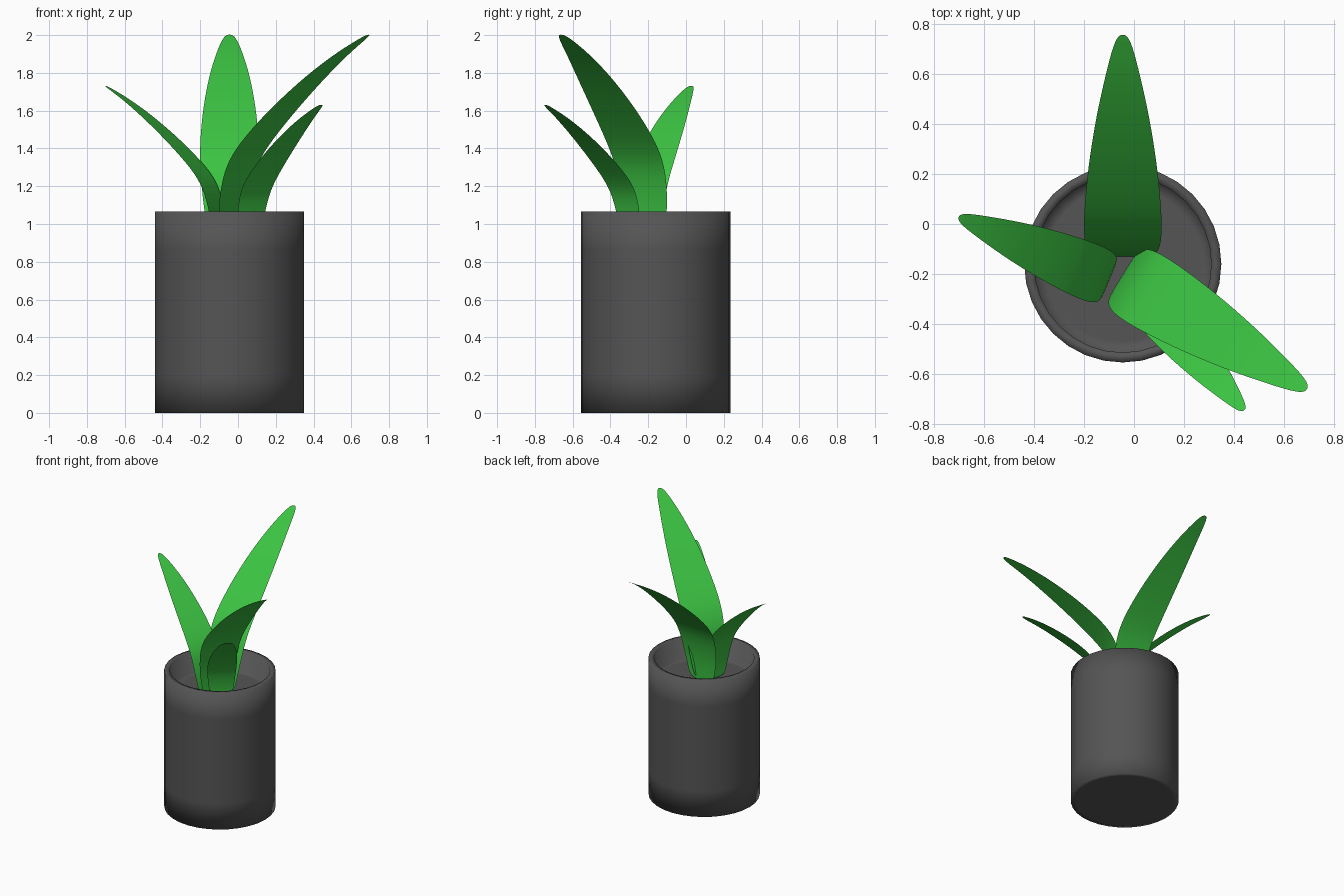
import bpy, bmesh, math
from mathutils import Vector

if "Cube" in bpy.data.objects:
    bpy.data.objects.remove(bpy.data.objects["Cube"])


def material(name, rgb):
    m = bpy.data.materials.new(name)
    m.diffuse_color = (*rgb, 1)
    m.use_nodes = True
    m.node_tree.nodes["Principled BSDF"].inputs["Base Color"].default_value = m.diffuse_color
    return m


def make_object(name, bm, mat):
    for f in bm.faces:
        f.smooth = True
    me = bpy.data.meshes.new(name)
    bm.to_mesh(me)
    bm.free()
    me.materials.append(mat)
    ob = bpy.data.objects.new(name, me)
    bpy.context.collection.objects.link(ob)
    return ob


GREY = material("pot_grey", (0.09, 0.09, 0.09))
GREEN = material("leaf_green", (0.045, 0.55, 0.055))
FLOOR = 0.9      # level inside the pot where the leaves start

# Pot: a lathed cup with a shallow recess
SIDES = 32
CX, CY = -0.045, -0.16
profile = [(0.36, 0), (0.395, 0), (0.395, 0.2), (0.395, 0.86), (0.395, 1.065),
           (0.355, 1.065), (0.355, FLOOR), (0.31, FLOOR)]
bm = bmesh.new()
rings = []
for r, z in profile:
    rings.append([bm.verts.new((CX + r * math.cos(2 * math.pi * i / SIDES),
                                CY + r * math.sin(2 * math.pi * i / SIDES), z))
                  for i in range(SIDES)])
for a, b in zip(rings, rings[1:]):
    for i in range(SIDES):
        j = (i + 1) % SIDES
        bm.faces.new((a[i], a[j], b[j], b[i]))
bm.faces.new(rings[0][::-1])
bm.faces.new(rings[-1])
make_object("pot", bm, GREY)

# Leaf outline: outward distance, height, half width
LEAF = [(0, 0, 0.10), (0.004, 0.09, 0.118), (0.015, 0.2, 0.138), (0.05, 0.35, 0.152),
        (0.10, 0.45, 0.156), (0.18, 0.55, 0.155), (0.35, 0.715, 0.14),
        (0.56, 0.89, 0.107), (0.73, 1.01, 0.068), (0.82, 1.063, 0.045),
        (0.868, 1.092, 0.028), (0.888, 1.102, 0.012)]


def leaf(name, base, tip, tip_z):
    base, tip = Vector((*base, FLOOR)), Vector((*tip, FLOOR))
    axis = tip - base
    s = axis.length / 0.885
    k = (tip_z - FLOOR) / 1.1
    axis.normalize()
    side = Vector((-axis.y, axis.x, 0))
    bm = bmesh.new()
    rows = []
    for d, z, h in LEAF:
        c = base + axis * d * s + Vector((0, 0, z * k))
        rows.append([bm.verts.new(c + side * h * s * t) for t in (1, 0, -1)])
    for a, b in zip(rows, rows[1:]):
        for i in range(2):
            bm.faces.new((a[i], a[i + 1], b[i + 1], b[i]))
    ob = make_object(name, bm, GREEN)
    sub = ob.modifiers.new("smooth", 'SUBSURF')
    sub.levels = sub.render_levels = 2


# Four leaves fanning out of the pot
leaf("back_leaf", (-0.045, -0.13), (-0.045, 0.755), 2.0)
leaf("front_right_leaf", (-0.045, -0.205), (0.69, -0.66), 2.0)
leaf("left_leaf", (-0.10, -0.225), (-0.70, 0.027), 1.73)
leaf("small_front_leaf", (0.06, -0.295), (0.44, -0.745), 1.63)
